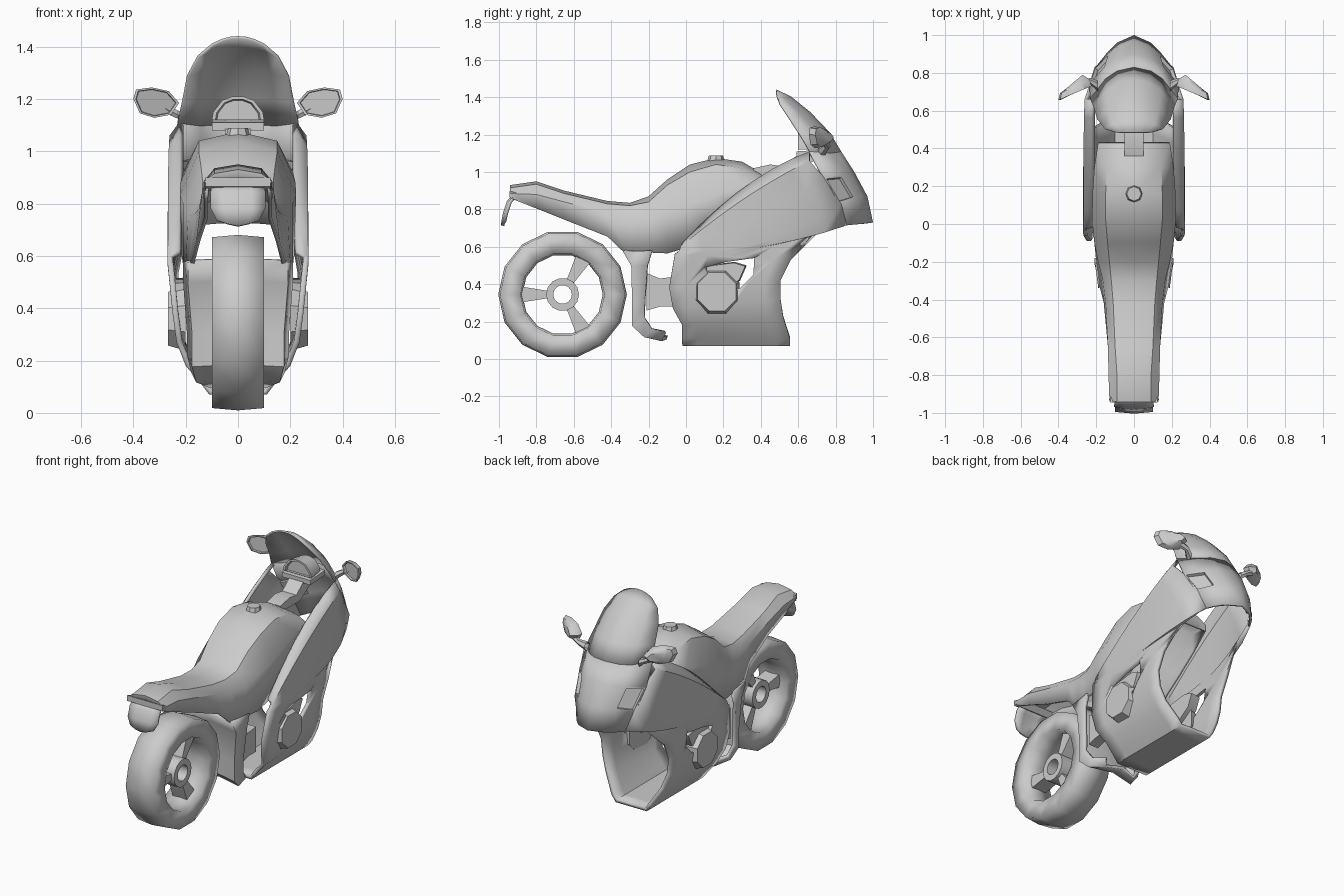
import bpy, bmesh, math
from mathutils import Vector

if "Cube" in bpy.data.objects:
    bpy.data.objects.remove(bpy.data.objects["Cube"])


def finish(name, bm, mirror=False, thick=0.0, offset=-1, angle=35):
    """Turn a bmesh into a named object with optional mirror and wall thickness."""
    if not thick:
        bmesh.ops.recalc_face_normals(bm, faces=bm.faces)
    me = bpy.data.meshes.new(name)
    bm.to_mesh(me)
    bm.free()
    ob = bpy.data.objects.new(name, me)
    bpy.context.collection.objects.link(ob)
    bpy.ops.object.select_all(action='DESELECT')
    ob.select_set(True)
    bpy.context.view_layer.objects.active = ob
    bpy.ops.object.shade_smooth_by_angle(angle=math.radians(angle))
    if mirror:
        m = ob.modifiers.new("mirror", 'MIRROR')
        m.merge_threshold = 0.001
    if thick:
        s = ob.modifiers.new("wall", 'SOLIDIFY')
        s.thickness = thick
        s.offset = offset
    return ob


def grid(rows, closed=False):
    """Skin rows of points; the outer (+x) side becomes the outside."""
    bm = bmesh.new()
    vs = [[bm.verts.new(p) for p in r] for r in rows]
    n = len(rows[0])
    for a, b in zip(vs, vs[1:]):
        for i in range(n if closed else n - 1):
            j = (i + 1) % n
            bm.faces.new((a[i], a[j], b[j], b[i]))
    bm.normal_update()
    if sum(f.normal.x * f.calc_area() for f in bm.faces) < 0:
        bmesh.ops.reverse_faces(bm, faces=bm.faces)
    bm.verts.ensure_lookup_table()
    bm.faces.ensure_lookup_table()
    return bm


def prism(name, pts, x0, x1, scale=1.0, mirror=False):
    """Side-view (y, z) outline pushed from x0 to x1, its far end scaled."""
    cy = sum(p[0] for p in pts) / len(pts)
    cz = sum(p[1] for p in pts) / len(pts)
    bm = grid([[(x0, y, z) for y, z in pts],
               [(x1, cy + (y - cy) * scale, cz + (z - cz) * scale) for y, z in pts]], True)
    n = len(pts)
    bm.faces.new(bm.verts[:n])
    bm.faces.new(bm.verts[n:])
    return finish(name, bm, mirror)


def lathe(name, profile, n, cy, cz, angle=35):
    """Closed (x, r) profile spun round the x axis."""
    rows = [[(x, cy + r * math.cos(2 * math.pi * k / n), cz + r * math.sin(2 * math.pi * k / n))
             for x, r in profile] for k in range(n + 1)]
    bm = grid(rows, True)
    bmesh.ops.remove_doubles(bm, verts=bm.verts, dist=1e-4)
    return finish(name, bm, angle=angle)


def ngon(n, cy, cz, r, a0=0.0):
    return [(cy + r * math.cos(a0 + 2 * math.pi * k / n),
             cz + r * math.sin(a0 + 2 * math.pi * k / n)) for k in range(n)]


# rear wheel: tyre, hub ring and three spokes
WY, WZ = -0.66, 0.345
lathe("rear_tyre", [(-.1, .225), (-.1, .335), (0, .344), (.1, .335), (.1, .225), (0, .215)], 14, WY, WZ, 120)
lathe("wheel_hub", [(-.07, .05), (-.07, .088), (.07, .088), (.07, .05)], 14, WY, WZ)
for k in range(3):
    d = Vector((math.cos(math.pi + k * 2.0944), math.sin(math.pi + k * 2.0944)))
    s = Vector((-d.y, d.x))
    c = Vector((WY, WZ))
    prism("wheel_spoke", [c + d * .08 - s * .02, c + d * .225 - s * .043,
                          c + d * .225 + s * .043, c + d * .08 + s * .02], -.05, .05)

# tank, seat and tail shell: y, top z, shoulder x z, side x z, lower edge x z
body = [(-.935, .865, .09, .865, .12, .865, .12, .86),
        (-.94, .93, .09, .915, .13, .885, .12, .86),
        (-.80, .95, .09, .935, .135, .88, .13, .805),
        (-.65, .90, .10, .885, .138, .84, .13, .745),
        (-.42, .845, .11, .83, .15, .78, .16, .655),
        (-.30, .835, .12, .82, .165, .76, .19, .54),
        (-.20, .87, .13, .84, .19, .75, .20, .57),
        (-.10, .96, .14, .93, .21, .80, .21, .565),
        (.02, 1.04, .15, 1.0, .222, .83, .215, .60),
        (.16, 1.075, .15, 1.04, .22, .88, .215, .70),
        (.30, 1.055, .145, 1.02, .21, .92, .21, .80),
        (.43, .98, .13, .955, .19, .92, .19, .88),
        (.435, .88, .13, .88, .18, .88, .18, .87)]
finish("tank_seat_body", grid([[(0, y, t), (sx, y, sz), (wx, y, wz), (bx, y, bz)]
                               for y, t, sx, sz, wx, wz, bx, bz in body]), True, .015)

# lower leg panel that wraps in front of the wheel: x, rear y z, front y z
leg = [(.20, -.33, .58, -.18, .58), (.20, -.285, .5, -.205, .5), (.185, -.28, .3, -.22, .3),
       (.185, -.28, .18, -.22, .22), (.17, -.22, .125, -.18, .16), (.12, -.13, .105, -.11, .145)]
finish("leg_panel", grid([[(x, yf, zf), (x - .015, yr, zr), (0, yr + .03, zr + .01)]
                          for x, yr, zr, yf, zf in leg]), True, .02, 0)
prism("frame_strut", [(-.21, .46), (-.14, .43), (-.06, .44), (-.06, .28), (-.14, .28), (-.21, .26)],
      .10, .17, mirror=True)

# side fairing: rear y z x, front y z x, bow of the row
fairing = [(-.02, .07, 0, .555, .07, 0, 0),
           (-.02, .07, .11, .555, .07, .11, 0),
           (-.02, .11, .14, .555, .11, .14, 0),
           (-.02, .18, .20, .52, .22, .205, 0),
           (-.07, .27, .235, .505, .32, .24, 0),
           (-.09, .38, .25, .505, .42, .25, 0),
           (-.06, .56, .268, .56, .53, .25, 0),
           (-.04, .575, .27, .70, .67, .20, -.035),
           (-.038, .58, .27, .86, .715, .17, -.045),
           (-.035, .585, .27, .83, .83, .21, -.09),
           (-.033, .59, .27, .74, .97, .235, -.03),
           (-.03, .60, .268, .66, 1.06, .262, .03),
           (-.02, .62, .225, .66, 1.11, .225, .06)]
rows = []
for yr, zr, xr, yf, zf, xf, bow in fairing:
    ts = [k / 7 for k in range(8)]
    rows.append([(xr + (xf - xr) * t ** 4, yr + (yf - yr) * t,
                  zr + (zf - zr) * t + bow * 4 * t * (1 - t)) for t in ts])
fair = finish("side_fairing", grid(rows), True, .022)

# side vent cut through both fairing walls
cut = prism("vent_cutter", [(.10, .49), (.22, .52), (.365, .54), (.36, .45), (.29, .38), (.18, .36)], -.4, .4)
cut.hide_render = True
cut.hide_set(True)
b = fair.modifiers.new("vent", 'BOOLEAN')
b.operation = 'DIFFERENCE'
b.object = cut

# octagonal engine cover and block behind it
prism("engine_cover", ngon(8, .165, .36, .132, math.pi / 8), .20, .268, .84, True)
prism("engine_block", [(.10, .50), (.26, .52), (.325, .50), (.29, .42), (.20, .36), (.11, .40)],
      .17, .238, .92, True)

# nose with recessed headlights
nose = [[(0, 1.0, .73), (.09, .96, .725), (.14, .91, .72), (.17, .86, .715)],
        [(0, .97, .87), (.075, .945, .87), (.13, .905, .86), (.212, .82, .83)],
        [(0, .90, 1.0), (.09, .88, .995), (.15, .835, .985), (.237, .74, .97)],
        [(0, .83, 1.11), (.09, .81, 1.105), (.15, .77, 1.10), (.232, .665, 1.11)]]
bm = grid(nose)
lamp = bm.faces[5]
bmesh.ops.inset_individual(bm, faces=[lamp], thickness=.016, depth=0)
bmesh.ops.inset_individual(bm, faces=[lamp], thickness=.004, depth=-.018)
finish("nose_with_headlights", bm, True, .014)

# windscreen
screen = [nose[3],
          [(0, .77, 1.21), (.08, .75, 1.207), (.145, .705, 1.20), (.214, .62, 1.19)],
          [(0, .665, 1.32), (.07, .65, 1.317), (.13, .61, 1.31), (.195, .555, 1.29)],
          [(0, .56, 1.405), (.06, .55, 1.40), (.11, .53, 1.39), (.155, .505, 1.365)],
          [(0, .485, 1.44), (.03, .485, 1.438), (.06, .485, 1.43), (.10, .487, 1.412)]]
finish("windscreen", grid(screen), True, .01)

# instrument hood, its bracket and the dash ledge
arch = [(.10, 1.12), (.095, 1.15), (.06, 1.195), (.02, 1.21)]
arch = arch + [(-x, z) for x, z in reversed(arch)]
bm = grid([[(x * s, y, 1.12 + (z - 1.12) * s + .01 * (1 - s)) for x, z in arch]
           for s, y in ((.8, .615), (.86, .60), (1, .60), (.85, .71))], True)
bm.faces.new(bm.verts[:8])
bm.faces.new(bm.verts[24:])
finish("instrument_hood", bm)
prism("dash_bracket", [(.36, .98), (.36, 1.02), (.45, 1.04), (.52, 1.03), (.62, 1.11), (.70, 1.12), (.70, 1.07),
                       (.56, .98)], -.05, .05)
prism("dash_ledge", [(.59, 1.08), (.59, 1.11), (.74, 1.12), (.74, 1.09)], -.10, .10)

# fuel cap
bm = bmesh.new()
bmesh.ops.create_cone(bm, cap_ends=True, segments=8, radius1=.046, radius2=.038, depth=.03)
bmesh.ops.translate(bm, verts=bm.verts, vec=(0, .16, 1.073))
finish("fuel_cap", bm)

# mirrors with stems
rim = [(.225, 1.185), (.265, 1.23), (.33, 1.244), (.39, 1.236), (.40, 1.20), (.375, 1.145), (.32, 1.128), (.255, 1.14)]
rows = []
for s, back in ((.85, .012), (.88, 0), (1, 0), (.9, .035), (.5, .06)):
    rows.append([(.32 + (x - .32) * s, .73 - (x - .225) * .42 + back, 1.187 + (z - 1.187) * s) for x, z in rim])
bm = grid(rows, True)
bm.faces.new(bm.verts[:8])
bm.faces.new(bm.verts[32:])
finish("mirror", bm, True)
rows = [[(x, y + r * math.cos(k * 1.0472), z + r * math.sin(k * 1.0472)) for k in range(6)]
        for x, y, z, r in ((.19, .73, 1.115, .028), (.23, .755, 1.14, .018), (.31, .735, 1.18, .022))]
finish("mirror_stem", grid(rows, True), True)

# tail light flap and bar under the tail
flap = [(-.915, .875, .10, 0), (-.95, .84, .103, 0), (-.97, .78, .103, 0), (-.98, .735, .08, .022)]
finish("tail_flap", grid([[(0, y, z - d), (w * .5, y, z - d * .6), (w, y + .01, z)] for y, z, w, d in flap]),
       True, .018, 0)
prism("tail_bar", [(-.945, .90), (-.945, .865), (-.91, .85), (-.88, .88)], -.125, .125)
